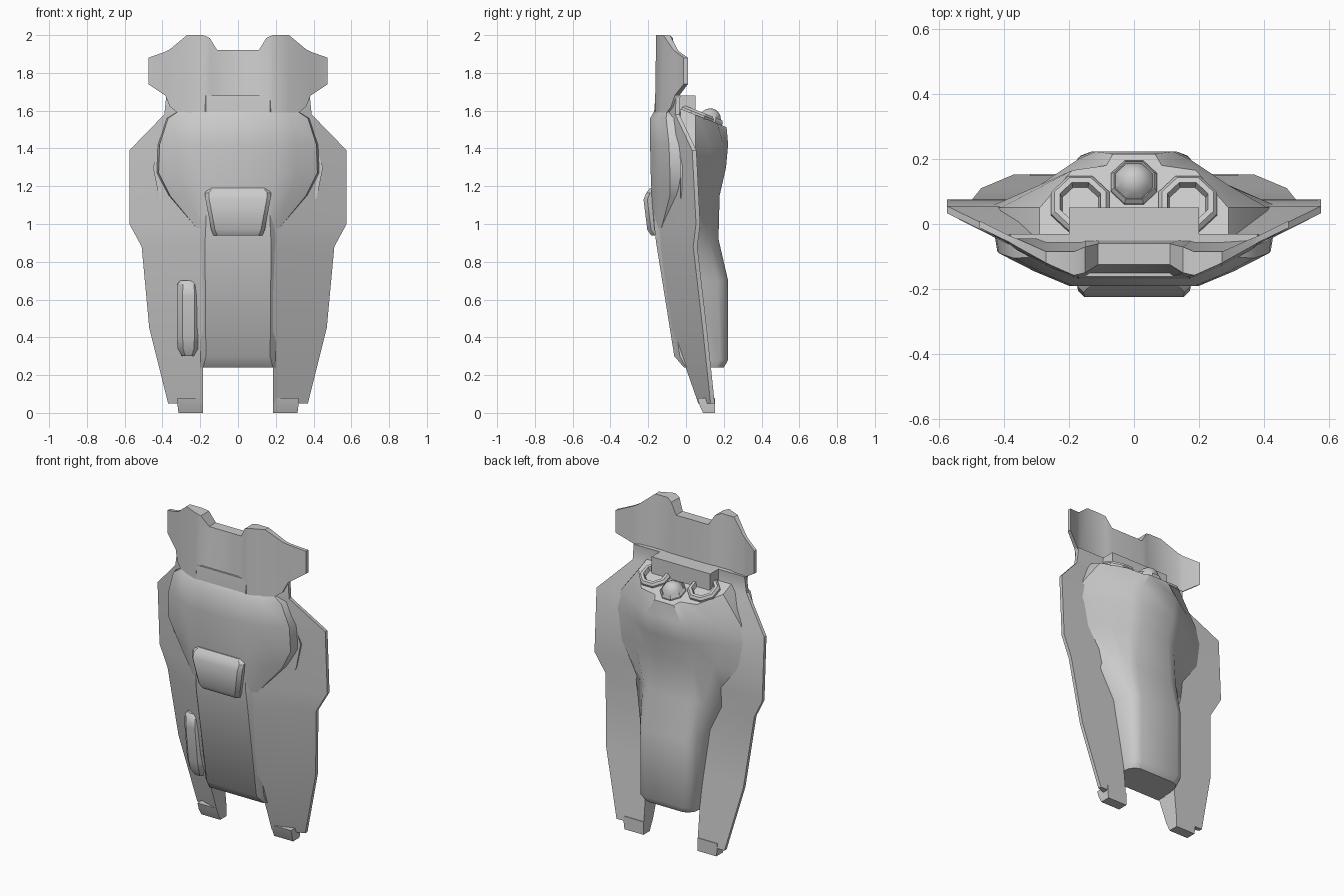
import bpy, bmesh, math
from mathutils import Matrix, Vector


def loft(name, rings, matrix=None, angle=32):
    """Skin a list of equal-sized closed rings and cap both ends."""
    bm = bmesh.new()
    loops = [[bm.verts.new(p) for p in r] for r in rings]
    n = len(loops[0])
    for a, b in zip(loops, loops[1:]):
        for i in range(n):
            bm.faces.new((a[i], a[(i + 1) % n], b[(i + 1) % n], b[i]))
    bm.faces.new(loops[0])
    bm.faces.new(loops[-1])
    bmesh.ops.recalc_face_normals(bm, faces=bm.faces)
    me = bpy.data.meshes.new(name)
    bm.to_mesh(me)
    bm.free()
    ob = bpy.data.objects.new(name, me)
    bpy.context.collection.objects.link(ob)
    if matrix:
        ob.matrix_world = matrix
    bpy.ops.object.select_all(action='DESELECT')
    ob.select_set(True)
    bpy.context.view_layer.objects.active = ob
    bpy.ops.object.shade_smooth_by_angle(angle=math.radians(angle))
    return ob


def sym(half, z, slope=0.0):
    """Mirror a half cross-section in x; slope tilts the ring along y."""
    pts = half + [(-x, y) for x, y in reversed(half) if x > 0]
    return [(x, y, z - slope * (y + 0.03)) for x, y in pts]


# swept wings running down into the legs: z, edge x, edge y, inner front y
wing = [(1.68, .38, -.03, -.15), (1.58, .39, -.035, -.165), (1.39, .575, .055, -.14),
        (1.0, .575, .075, -.15), (.88, .51, .06, -.14), (.45, .47, .11, -.075),
        (.05, .37, .152, .065)]
for side, s in (("right", 1), ("left", -1)):
    loft(side + "_wing", [[(s * .185, f, z), (s * X, e - .022, z), (s * X, e, z), (s * .185, e, z)]
                          for z, X, e, f in wing])
    # foot under each leg
    loft(side + "_foot", [[(s * a, f, z), (s * b, f, z), (s * b, .153, z), (s * a, .153, z)]
                          for z, a, b, f in ((.08, .185, .32, .06), (.04, .185, .32, .072),
                                             (0, .185, .315, .09))])

# flat central spine on the front
spine = [(1.68, .17, -.162), (1.58, .17, -.17), (1.0, .17, -.17), (.9, .175, -.158),
         (.3, .17, -.062), (.24, .185, -.01)]
loft("front_spine", [sym([(w, f), (w + .03, f + .03), (w + .03, .05)] if z > .28 else
                         [(w, f), (w + .015, f + .01), (w + .015, .05)], z) for z, w, f in spine])

# rounded bulge on the upper front: z, flat half width, front y, outer half width, outer y
bulge = [(1.62, .14, -.155, .28, -.1), (1.56, .19, -.19, .37, -.105), (1.42, .2, -.19, .415, -.09),
         (1.27, .2, -.187, .42, -.085), (1.15, .18, -.182, .36, -.085), (.98, .15, -.168, .22, -.13)]
loft("front_bulge", [sym([(w, f), ((w + o) / 2, f * .55 + y * .45), (o, y), (o + .01, y + .06)], z)
                     for z, w, f, o, y in bulge], angle=40)

# notched head plate, lofted across x: x, top z, bottom z, front top y, front bottom y, back top y
head = [(0, 1.92, 1.55, -.125, -.165, -.06), (.11, 1.92, 1.55, -.125, -.165, -.06),
        (.15, 1.985, 1.55, -.15, -.165, -.07), (.185, 2.0, 1.55, -.158, -.165, -.085),
        (.27, 2.0, 1.55, -.12, -.13, -.085), (.36, 1.925, 1.62, -.07, -.08, -.045),
        (.385, 1.912, 1.68, -.055, -.06, -.035), (.475, 1.88, 1.74, -.012, -.012, .01)]
columns = [(-c[0],) + c[1:] for c in reversed(head[1:])] + head
loft("head_plate", [[(x, ft, zt), (x, bt, zt), (x, bt if abs(x) > .3 else -.045, zb), (x, fb, zb)]
                    for x, zt, zb, ft, fb, bt in columns])

# engine housing and tail on the back
hull = [
    (1.61, .4, [(.29, -.03), (.29, .05), (.19, .165), (.085, .18), (.065, .215)]),
    (1.42, 0, [(.41, -.03), (.41, .05), (.29, .12), (.17, .2), (.12, .223)]),
    (1.3, 0, [(.45, -.03), (.45, .05), (.29, .12), (.17, .19), (.11, .212)]),
    (1.15, 0, [(.42, -.03), (.42, .06), (.27, .11), (.16, .155), (.1, .178)]),
    (.92, 0, [(.31, -.03), (.31, .05), (.21, .125), (.17, .16), (.12, .172)]),
    (.7, 0, [(.22, -.03), (.22, .07), (.195, .17), (.17, .205), (.13, .223)]),
    (.28, 0, [(.19, -.03), (.19, .1), (.18, .18), (.165, .21), (.13, .223)]),
    (.24, 0, [(.18, 0), (.18, .1), (.17, .16), (.15, .185), (.12, .2)]),
]
loft("rear_hull", [sym(p, z, s) for z, s, p in hull], angle=38)

# three octagonal engine nozzles on the sloped top plate
rim = [(1, -.03), (1, .012), (.88, .025), (.7, .025)]
bowl = rim + [(.62, .0), (.4, -.008), (.05, -.012)]
dome = rim[:3] + [(.82, .02), (.62, .045), (.35, .06), (.05, .065)]
for name, x, y, r, prof in (("left_nozzle", -.165, .06, .097, bowl),
                            ("right_nozzle", .165, .06, .097, bowl),
                            ("centre_nozzle", 0, .125, .076, dome)):
    place = (Matrix.Translation(Vector((x, y, 1.61 - .4 * (y + .03))))
             @ Matrix.Rotation(-math.atan(.4), 4, 'X'))
    loft(name, [[(r * k * math.cos((i + .5) * math.pi / 4), r * k * math.sin((i + .5) * math.pi / 4), h)
                 for i in range(8)] for k, h in prof], place)

# raised box on the front
box = [(1.19, .155, -.19), (1.165, .175, -.21), (1.13, .172, -.225), (.97, .142, -.205), (.94, .13, -.185)]
loft("front_box", [sym([(w - .02, f), (w, f + .02), (w, -.12)], z) for z, w, f in box])

# small pod on the left leg
pod = [(.7, .045, -.075), (.68, .06, -.09), (.62, .062, -.092), (.4, .062, -.066),
       (.34, .058, -.05), (.3, .035, -.025)]
loft("leg_pod", [[(x - .262, y, z) for x, y, z in sym([(w * .5, f), (w, f + .03), (w, .04)], z)]
                 for z, w, f in pod], angle=40)
